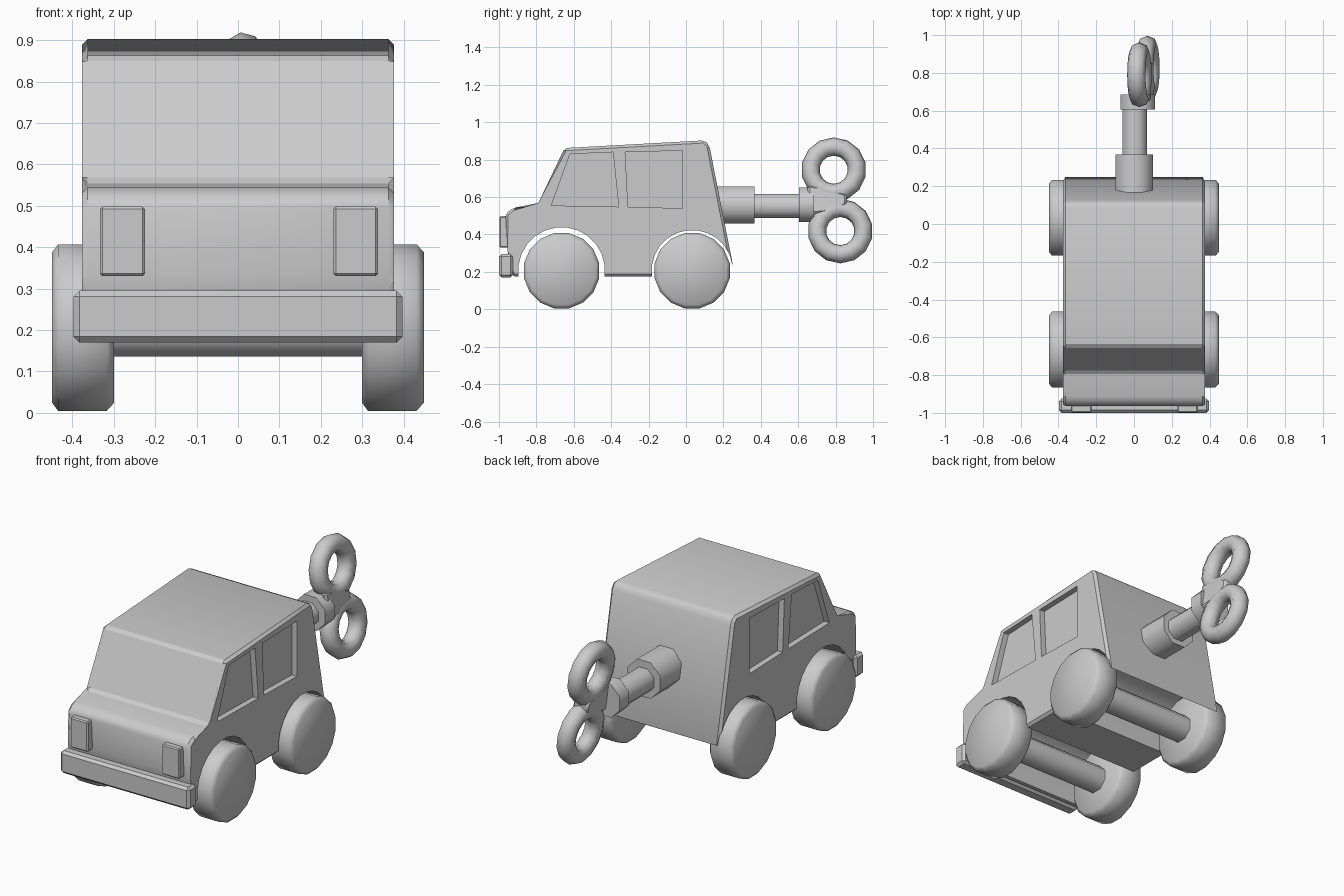
import bpy, bmesh, math
from mathutils import Matrix

if "Cube" in bpy.data.objects:
    bpy.data.objects.remove(bpy.data.objects["Cube"])


def finish(ob, angle=35):
    bpy.ops.object.select_all(action='DESELECT')
    bpy.context.view_layer.objects.active = ob
    ob.select_set(True)
    bpy.ops.object.shade_smooth_by_angle(angle=math.radians(angle))
    return ob


def to_object(name, bm):
    bmesh.ops.recalc_face_normals(bm, faces=bm.faces)
    me = bpy.data.meshes.new(name)
    bm.to_mesh(me)
    bm.free()
    ob = bpy.data.objects.new(name, me)
    bpy.context.collection.objects.link(ob)
    return ob


def prism(name, pts, x0, x1, bevel=0):
    """Side profile of (y, z) points extruded along x."""
    bm = bmesh.new()
    a = [bm.verts.new((x0, y, z)) for y, z in pts]
    b = [bm.verts.new((x1, y, z)) for y, z in pts]
    bm.faces.new(a)
    bm.faces.new(b[::-1])
    for i in range(len(pts)):
        j = (i + 1) % len(pts)
        bm.faces.new((a[i], b[i], b[j], a[j]))
    if bevel:
        bmesh.ops.bevel(bm, geom=bm.edges[:], offset=bevel, segments=1,
                        affect='EDGES', profile=0.5)
    return to_object(name, bm)


def box(name, x, y, z, bevel=0.0):
    return prism(name, [(y[0], z[0]), (y[1], z[0]), (y[1], z[1]), (y[0], z[1])],
                 x[0], x[1], bevel)


def lathe(name, profile, axis, loc, sides):
    """Closed solid of revolution from (distance along axis, radius) pairs."""
    bm = bmesh.new()
    rings = []
    for d, r in profile:
        ring = []
        for i in range(sides):
            t = 2 * math.pi * (i + 0.5) / sides
            u, v = r * math.cos(t), r * math.sin(t)
            co = (d, u, v) if axis == 'X' else (u, d, v)
            ring.append(bm.verts.new([c + o for c, o in zip(co, loc)]))
        rings.append(ring)
    for p, q in zip(rings, rings[1:]):
        for i in range(sides):
            j = (i + 1) % sides
            bm.faces.new((p[i], p[j], q[j], q[i]))
    bm.faces.new(rings[0])
    bm.faces.new(rings[-1])
    return to_object(name, bm)


def cut(target, cutter):
    m = target.modifiers.new("cut", 'BOOLEAN')
    m.operation, m.solver, m.object = 'DIFFERENCE', 'EXACT', cutter
    bpy.context.view_layer.objects.active = target
    bpy.ops.object.modifier_apply(modifier=m.name)
    bpy.data.objects.remove(cutter)


# car body from its side silhouette
body = prism("car_body", [
    (-0.93, 0.175), (-0.955, 0.32), (-0.965, 0.51), (-0.925, 0.543),
    (-0.78, 0.555), (-0.65, 0.862), (0.10, 0.903), (0.125, 0.875),
    (0.252, 0.23), (0.20, 0.175)], -0.377, 0.377, 0.014)

# wheel arches
WHEELS = (("front", -0.665, 0.232), ("rear", 0.033, 0.217))
for tag, y, r in WHEELS:
    cut(body, lathe(tag + "_arch_cutter", [(-0.6, r), (0.6, r)], 'X', (0, y, 0.207), 24))

# recessed side windows
front_win = [(-0.72, 0.555), (-0.62, 0.83), (-0.39, 0.84), (-0.36, 0.548)]
rear_win = [(-0.325, 0.84), (-0.02, 0.848), (-0.02, 0.54), (-0.31, 0.548)]
for side in (-1, 1):
    for pts in (front_win, rear_win):
        cut(body, prism("window_cutter", pts, side * 0.345, side * 0.5))
finish(body, 30)

# wheels and axles
tyre = [(-0.075, 0.185), (-0.06, 0.205), (0.057, 0.205), (0.075, 0.185)]
for tag, y, r in WHEELS:
    finish(lathe(tag + "_axle", [(-0.31, 0.075), (0.31, 0.075)], 'X', (0, y, 0.205), 8), 50)
    for side, x in (("left", -0.374), ("right", 0.374)):
        finish(lathe(f"{tag}_{side}_wheel", tyre, 'X', (x, y, 0.206), 16), 60)

# bumper and headlights
finish(box("front_bumper", (-0.397, 0.397), (-1.0, -0.925), (0.17, 0.295), 0.014))
for side, x in (("left", -0.279), ("right", 0.284)):
    finish(box(side + "_headlight", (x - 0.054, x + 0.054), (-0.998, -0.94), (0.33, 0.498), 0.006))

# wind-up key: socket, shaft, collar
finish(lathe("key_socket", [(0.13, 0.108), (0.367, 0.108)], 'Y', (0.002, 0, 0.558), 8), 50)
finish(lathe("key_shaft", [(0.34, 0.07), (0.64, 0.07)], 'Y', (0.005, 0, 0.552), 8), 50)
finish(lathe("key_collar", [(0.605, 0.1), (0.685, 0.1)], 'Y', (0.02, 0, 0.56), 8), 50)

# key handle: two leaning loops joined by a hub
LEAN = 0.129
for tag, y, z in (("upper", 0.79, 0.746), ("lower", 0.825, 0.418)):
    bpy.ops.mesh.primitive_torus_add(
        major_segments=14, minor_segments=8, major_radius=0.125, minor_radius=0.049,
        location=(0.05 - LEAN * (z - 0.58), y, z), rotation=(0, math.pi / 2 - LEAN, 0))
    loop = bpy.context.object
    loop.name = f"key_{tag}_loop"
    finish(loop, 60)
hub = prism("key_hub", [(0.65, 0.50), (0.75, 0.51), (0.86, 0.55), (0.86, 0.61),
                        (0.75, 0.65), (0.65, 0.66)], -0.045, 0.045, 0.012)
hub.data.transform(Matrix.Translation((0.05, 0, 0.58)) @ Matrix.Rotation(-LEAN, 4, 'Y')
                   @ Matrix.Translation((0, 0, -0.58)))
finish(hub)
